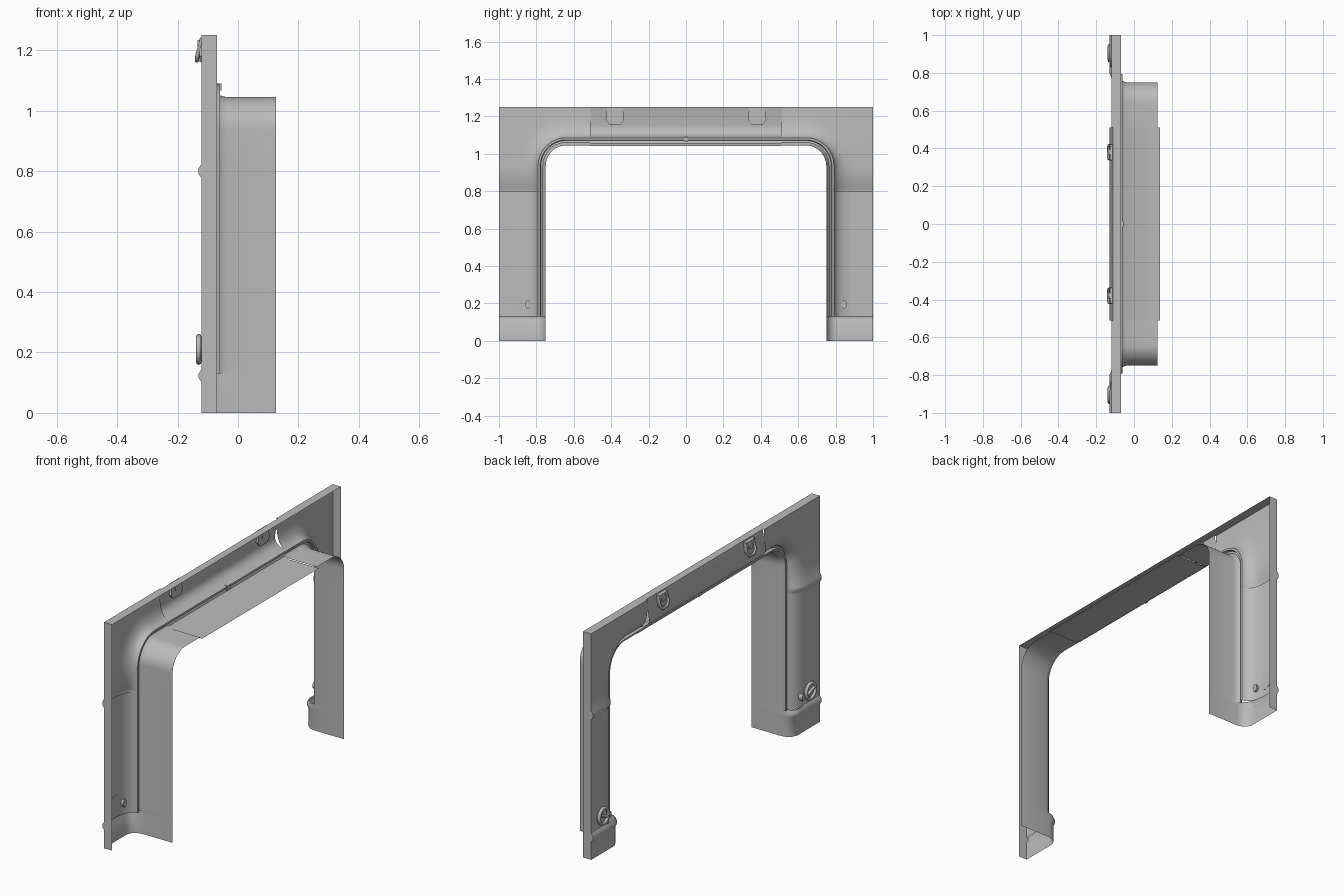
import bpy, bmesh, math
from mathutils import Vector

cube = bpy.data.objects.get("Cube")
if cube:
    bpy.data.objects.remove(cube, do_unlink=True)

grey = bpy.data.materials.new("plain_grey")
grey.use_nodes = True
grey.diffuse_color = (0.5, 0.5, 0.5, 1)
grey.node_tree.nodes["Principled BSDF"].inputs["Base Color"].default_value = (0.5, 0.5, 0.5, 1)

HALF, TOP = 1.0, 1.25            # outer edge of the trim
OPEN_Y, OPEN_Z, R = 0.75, 1.045, 0.11   # opening and its corner radius
EDGE = 1.0                       # profile offset that means "at the outer edge"


def finish(ob, name, angle=35):
    """Name, colour, mirror to the other side and smooth."""
    ob.name = name
    ob.data.materials.clear()
    ob.data.materials.append(grey)
    bpy.context.view_layer.objects.active = ob
    ob.select_set(True)
    bpy.ops.object.transform_apply(location=True, rotation=True, scale=True)
    bpy.ops.object.shade_smooth_by_angle(angle=math.radians(angle))
    m = ob.modifiers.new("mirror", 'MIRROR')
    m.use_axis = (False, True, False)
    ob.select_set(False)
    return ob


def from_bmesh(bm, name, angle=35):
    me = bpy.data.meshes.new(name)
    bm.to_mesh(me)
    bm.free()
    ob = bpy.data.objects.new(name, me)
    bpy.context.collection.objects.link(ob)
    bpy.ops.object.select_all(action='DESELECT')
    return finish(ob, name, angle)


def side(z, raise_=0):
    """Station on the upright: inner point, outward normal, outer point."""
    return Vector((OPEN_Y, z)), Vector((1, 0)), Vector((HALF, z)), raise_


def head(y):
    """Station on the lintel."""
    return Vector((y, OPEN_Z)), Vector((0, 1)), Vector((y, TOP)), 0


def corner(t):
    """Station on the rounded corner, with a square outer corner."""
    c = Vector((OPEN_Y - R, OPEN_Z - R))
    a = t * math.pi / 2
    n = Vector((math.cos(a), math.sin(a)))
    outer = Vector((c.x + (HALF - c.x) * min(1, 2 - 2 * t),
                    c.y + (TOP - c.y) * min(1, 2 * t)))
    return c + n * R, n, outer, 0


def loft(name, profile, stations):
    """Skin a profile of (offset, x) along the stations."""
    bm = bmesh.new()
    rows = []
    for p, n, outer, up in stations:
        row = []
        for d, x in profile:
            q = outer if d == EDGE else p + n * d
            row.append(bm.verts.new((x - up if x < -0.075 and up else x, q.x, q.y)))
        rows.append(row)
    for a, b in zip(rows, rows[1:]):
        for i in range(len(profile) - 1):
            bm.faces.new((a[i], b[i], b[i + 1], a[i + 1]))
    return from_bmesh(bm, name)


# Cross-sections: jamb, rounded nose, folded groove, face, outer return
jamb = [(0, 0.125), (0, -0.04), (0.006, -0.06), (0.016, -0.072), (0.026, -0.074)]
groove = [(0.03, -0.06), (0.041, -0.06), (0.045, -0.076)]
face = [(0.055, -0.09), (0.075, -0.105), (0.105, -0.115), (0.14, -0.12),
        (EDGE, -0.12), (EDGE, -0.07)]
upright_profile = jamb + groove + face
base_profile = [(0, 0.125), (0, -0.06), (0.006, -0.086), (0.022, -0.108),
                (0.045, -0.119), (0.07, -0.12), (EDGE, -0.12), (EDGE, -0.07)]
lintel_profile = [(-0.004, 0.138), (-0.004, -0.045), (0.01, -0.068), (0.026, -0.074)] + groove + [
    (0.052, -0.1), (0.066, -0.119), (0.085, -0.13), (0.105, -0.131),
    (EDGE, -0.112), (EDGE, -0.07)]

# Main shells
loft("base_panel", base_profile, [side(0), side(0.1), side(0.115, 0.01), side(0.13, 0.01), side(0.145)])
loft("upright_panel", upright_profile, [side(0.13), side(0.8)])
loft("corner_panel", upright_profile,
     [side(0.775), side(0.79, 0.01), side(0.81, 0.01), side(0.825)]
     + [corner(i / 16) for i in range(17)] + [head(0.51)])
loft("lintel_panel", lintel_profile, [head(0.51), head(0)])


def prism(name, outline, x0, x1, inset=0.0):
    """Solid from a (y, z) outline, from x0 to a tapered front at x1."""
    bm = bmesh.new()
    c = sum((Vector(p) for p in outline), Vector((0, 0))) / len(outline)
    back = [bm.verts.new((x0, y, z)) for y, z in outline]
    front = []
    for p in outline:
        q = Vector(p).lerp(c, inset)
        front.append(bm.verts.new((x1, q.x, q.y)))
    bm.faces.new(back)
    bm.faces.new(front)
    for i in range(len(outline)):
        j = (i + 1) % len(outline)
        bm.faces.new((back[i], back[j], front[j], front[i]))
    bmesh.ops.recalc_face_normals(bm, faces=bm.faces)
    return from_bmesh(bm, name)


def tube(name, points, radius, cyclic=False):
    """Round bar along a path."""
    cu = bpy.data.curves.new(name, 'CURVE')
    cu.dimensions = '3D'
    cu.bevel_depth = radius
    cu.bevel_resolution = 2
    cu.use_fill_caps = True
    sp = cu.splines.new('POLY')
    sp.points.add(len(points) - 1)
    for sp_pt, p in zip(sp.points, points):
        sp_pt.co = (*p, 1)
    sp.use_cyclic_u = cyclic
    ob = bpy.data.objects.new(name, cu)
    bpy.context.collection.objects.link(ob)
    bpy.ops.object.select_all(action='DESELECT')
    ob.select_set(True)
    bpy.context.view_layer.objects.active = ob
    bpy.ops.object.convert(target='MESH')
    return finish(bpy.context.object, name, 60)


def ring(y, z, ry, rz, n):
    return [(y + ry * math.cos(2 * math.pi * i / n), z + rz * math.sin(2 * math.pi * i / n))
            for i in range(n)]


# Lintel latches: chamfered cup, raised U-shaped rim and a button
LY = 0.38
cup = [(LY - 0.042, 1.245), (LY - 0.05, 1.18), (LY - 0.03, 1.157),
       (LY + 0.03, 1.157), (LY + 0.05, 1.18), (LY + 0.042, 1.245)]
prism("latch_cup", cup, -0.108, -0.128, 0.12)
rim = [(-0.118, LY - 0.036, 1.24), (-0.134, LY - 0.036, 1.185), (-0.136, LY - 0.02, 1.165),
       (-0.136, LY + 0.02, 1.165), (-0.134, LY + 0.036, 1.185), (-0.118, LY + 0.036, 1.24)]
tube("latch_rim", rim, 0.007)
prism("latch_button", ring(LY, 1.215, 0.02, 0.022, 12), -0.105, -0.134, 0.15)

# Round knob low on each upright
KY, KZ = 0.905, 0.21
prism("knob_disc", ring(KY, KZ, 0.045, 0.045, 24), -0.118, -0.126, 0.1)
tube("knob_rim", [(-0.13, y, z) for y, z in ring(KY, KZ, 0.04, 0.042, 24)], 0.009, True)
tube("knob_bar", [(-0.13, KY - 0.03, KZ - 0.012), (-0.13, KY + 0.03, KZ + 0.012)], 0.008)

# Small oval clip beside the groove
prism("side_clip", ring(0.845, 0.195, 0.016, 0.022, 10), -0.1, -0.128, 0.2)

# Centre clip in the lintel groove
prism("groove_clip", [(0, 1.066), (0.012, 1.066), (0.012, 1.09), (0, 1.09)], -0.055, -0.085)
